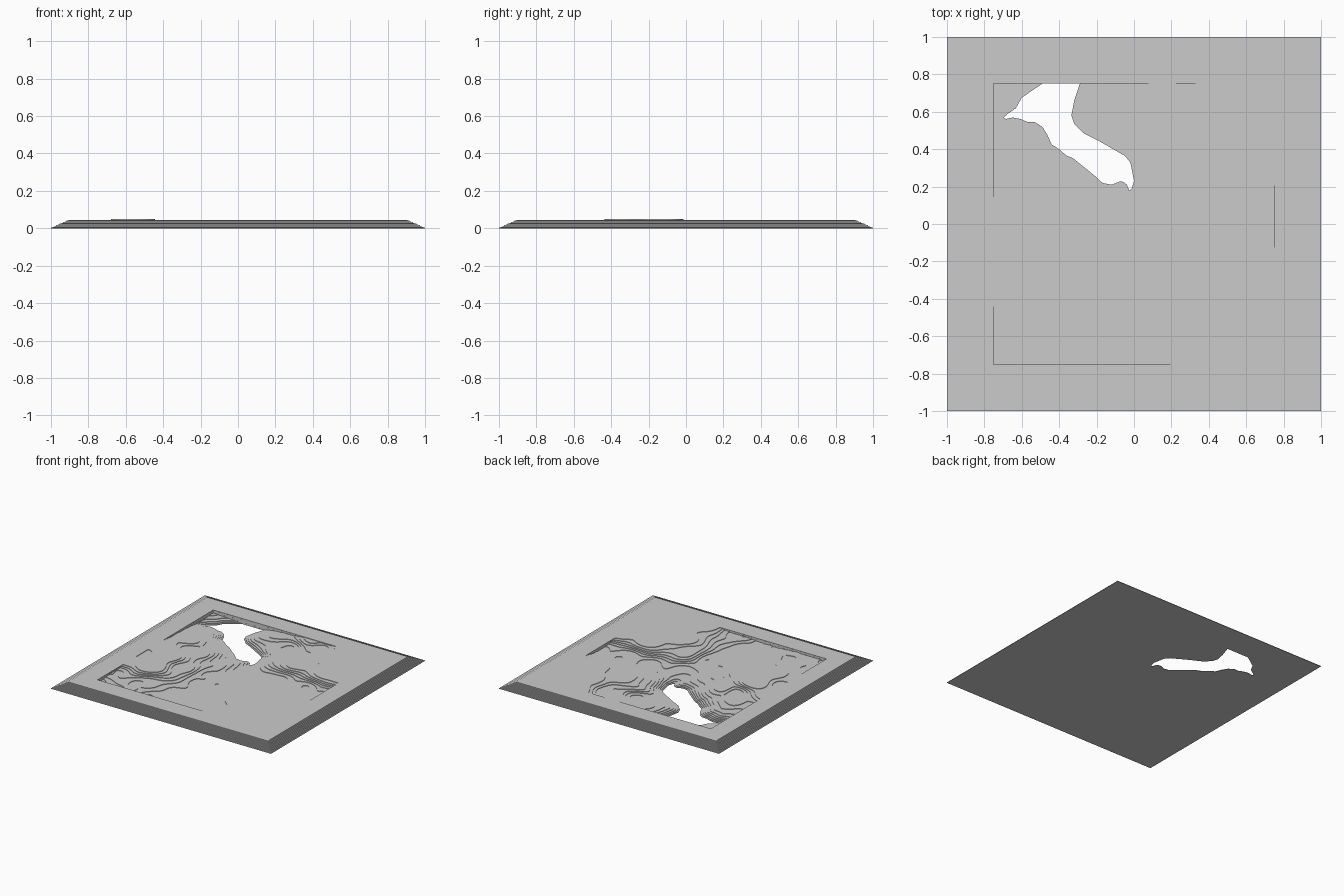
import bpy, bmesh, math
from mathutils import Vector

if "Cube" in bpy.data.objects:
    bpy.data.objects.remove(bpy.data.objects["Cube"])

T = 0.0041          # thickness of one sheet
FRAME = 10.7        # frame height in sheets (eleven full sheets)
INNER = 0.75        # half size of the recessed terrain

# shoreline of the lake that is cut through every sheet
lake = [(-.49, .75), (-.6, .675), (-.63, .62), (-.68, .585), (-.71, .555), (-.65, .57),
        (-.6, .56), (-.57, .545), (-.53, .545), (-.49, .52), (-.465, .48), (-.44, .425),
        (-.4, .4), (-.36, .365), (-.33, .355), (-.2, .25), (-.17, .22), (-.12, .21),
        (-.07, .23), (-.04, .215), (-.02, .165), (0, .23), (-.02, .33), (-.05, .365),
        (-.19, .445), (-.27, .485), (-.32, .535), (-.335, .58), (-.32, .66),
        (-.29, .75), (-.26, .95), (-.4, .95)]

# spot heights in sheets: west ridges and the south valley
west = [(-.75, .75, 5), (-.75, .3, 7), (-.75, 0, 10.8), (-.75, -.18, 9.3), (-.75, -.33, 10.9),
        (-.75, -.55, 7), (-.75, -.75, 5), (-.56, -.32, 12.6), (-.56, -.1, 12.6),
        (-.6, .25, 9), (-.52, .11, 6.5), (-.4, .1, 9), (-.35, -.2, 8.5), (-.2, .05, 6),
        (-.17, -.2, 5), (-.45, -.6, 6), (-.05, -.3, 4), (-.1, -.55, 4.5), (-.25, -.75, 4),
        (0, 0, 3.5), (.08, -.75, 7)]
# south-east plateau, east valley and north-east hill
east = [(.3, -.75, 10.6), (.75, -.75, 10.6), (.5, -.5, 10.6), (.3, -.4, 10.5), (.75, -.25, 10.6),
        (.5, -.24, 10.5), (.2, -.28, 8.5), (.3, .05, 3.5), (.55, .04, 4), (.75, .04, 5),
        (.3, .36, 10), (.6, .32, 10.6), (.75, .33, 10.6), (.75, .75, 10.6), (.5, .55, 10.6),
        (.05, .57, 4), (.25, .64, 7), (.16, .75, 9.5), (-.1, .75, 7), (.08, .4, 9), (.45, .75, 10.6)]


def shore_distance(x, y):
    best, inside = 9.0, False
    for (ax, ay), (bx, by) in zip(lake, lake[1:] + lake[:1]):
        dx, dy = bx - ax, by - ay
        t = max(0, min(1, ((x - ax) * dx + (y - ay) * dy) / (dx * dx + dy * dy)))
        best = min(best, math.hypot(x - ax - t * dx, y - ay - t * dy))
        if (ay > y) != (by > y) and x < ax + (y - ay) * dx / dy:
            inside = not inside
    return -best if inside else best


def height(x, y):
    m = max(abs(x), abs(y))
    if m > INNER + .0005:                      # frame with stepped outer edge
        return FRAME if m < .95 else 0.0
    total = weight = 0
    for px, py, h in west + east:
        w = 1 / ((x - px) ** 2 + (y - py) ** 2 + .003) ** 2
        total += w * h
        weight += w
    wobble = .3 * math.sin(23 * x + 9 * y) * math.sin(19 * y - 7 * x)
    f = total / weight
    if f < 10.2:
        f += wobble * min(1, 10.2 - f)
    return f * (1 - math.exp(-shore_distance(x, y) / .08))


# smooth height field, z counted in sheets
N = 116
side = [-INNER + 2 * INNER * i / N for i in range(N + 1)]
coords = [-1, -.9, -INNER - .001] + side + [INNER + .001, .9, 1]
field = bmesh.new()
grid = [[field.verts.new((x, y, height(x, y))) for y in coords] for x in coords]
for i in range(len(coords) - 1):
    for j in range(len(coords) - 1):
        a, b, c, d = grid[i][j], grid[i + 1][j], grid[i + 1][j + 1], grid[i][j + 1]
        same = (coords[i] + coords[i + 1]) * (coords[j] + coords[j + 1]) >= 0
        for tri in (((a, b, c), (a, c, d)) if same else ((a, b, d), (b, c, d))):
            field.faces.new(tri)


def cut(bm, level, **clear):
    bmesh.ops.bisect_plane(bm, geom=bm.verts[:] + bm.edges[:] + bm.faces[:], dist=1e-6,
                           plane_co=Vector((0, 0, level)), plane_no=Vector((0, 0, 1)), **clear)


def collect(target, bm):
    mesh = bpy.data.meshes.new("part")
    bm.to_mesh(mesh)
    target.from_mesh(mesh)
    bpy.data.meshes.remove(mesh)
    bm.free()


relief = bmesh.new()

# each sheet: visible tread plus its vertical cut edge
for k in range(12):
    bm = field.copy()
    cut(bm, k, clear_inner=True)
    cut(bm, k + 1, clear_outer=(k < 11))
    rim = [e for e in bm.edges if e.is_boundary and all(abs(v.co.z - k) < 1e-4 for v in e.verts)]
    for v in bm.verts:
        v.co.z = (k + 1) * T
    walls = bmesh.ops.extrude_edge_only(bm, edges=rim)
    for v in walls["geom"]:
        if isinstance(v, bmesh.types.BMVert):
            v.co.z = k * T
    collect(relief, bm)

# flat underside
bm = field.copy()
cut(bm, 0, clear_inner=True)
for v in bm.verts:
    v.co.z = 0
bmesh.ops.reverse_faces(bm, faces=bm.faces[:])
collect(relief, bm)

bmesh.ops.remove_doubles(relief, verts=relief.verts[:], dist=1e-5)
bmesh.ops.recalc_face_normals(relief, faces=relief.faces[:])
mesh = bpy.data.meshes.new("layered_relief_map")
relief.to_mesh(mesh)
bpy.context.collection.objects.link(bpy.data.objects.new("layered_relief_map", mesh))
